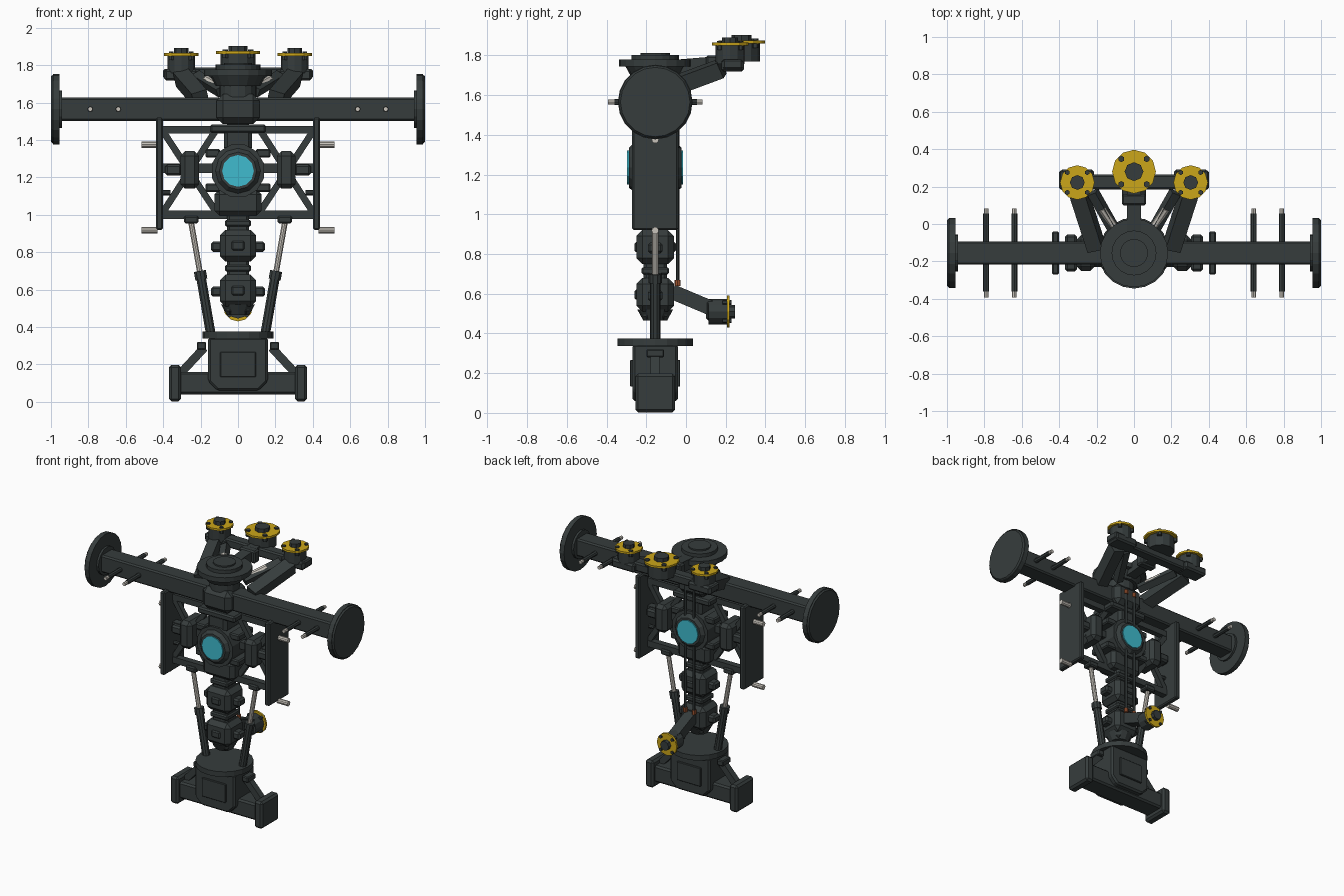
import bpy, bmesh, math
from mathutils import Vector

cube = bpy.data.objects.get("Cube")
if cube:
    bpy.data.objects.remove(cube, do_unlink=True)


def material(name, r, g, b):
    m = bpy.data.materials.new(name)
    m.use_nodes = True
    m.diffuse_color = (r, g, b, 1)
    m.node_tree.nodes["Principled BSDF"].inputs["Base Color"].default_value = (r, g, b, 1)
    return m


DARK = material("dark steel", 0.037, 0.046, 0.046)
YELLOW = material("warning yellow", 0.6, 0.38, 0.01)
CYAN = material("cyan lens", 0.05, 0.5, 0.62)
LIGHT = material("pale metal", 0.58, 0.55, 0.5)
COPPER = material("copper", 0.35, 0.09, 0.03)
Y = -0.155  # depth of the main plane
AXIS = Vector((0, 0, 1))


def finish(name, bm, mat):
    mesh = bpy.data.meshes.new(name)
    bm.to_mesh(mesh)
    bm.free()
    mesh.materials.append(mat)
    ob = bpy.data.objects.new(name, mesh)
    bpy.context.collection.objects.link(ob)
    return ob


def box(name, centre, size, bevel=0.012, mat=DARK):
    bm = bmesh.new()
    bmesh.ops.create_cube(bm, size=1)
    bmesh.ops.scale(bm, vec=size, verts=bm.verts)
    if bevel:
        bmesh.ops.bevel(bm, geom=bm.edges[:], offset=bevel, segments=1, affect='EDGES')
    bmesh.ops.translate(bm, vec=centre, verts=bm.verts)
    return finish(name, bm, mat)


def rod(name, a, b, r, mat=DARK, sides=10, r2=None, turn=0.0):
    """Straight or tapered prism from a to b."""
    a, b = Vector(a), Vector(b)
    bm = bmesh.new()
    bmesh.ops.create_cone(bm, cap_ends=True, segments=sides, radius1=r,
                          radius2=r if r2 is None else r2, depth=(b - a).length)
    q = AXIS.rotation_difference(b - a).to_matrix().to_4x4()
    for v in bm.verts:
        c, s = math.cos(turn), math.sin(turn)
        p = Vector((v.co.x * c - v.co.y * s, v.co.x * s + v.co.y * c, v.co.z))
        v.co = q @ p + (a + b) / 2
    return finish(name, bm, mat)


def bar(name, a, b, width, mat=DARK):
    return rod(name, a, b, width * 0.707, mat, 4, turn=math.pi / 4)


def prism_xz(name, points, y0, y1, bevel=0.0, mat=DARK):
    """Front outline extruded through the depth."""
    bm = bmesh.new()
    face = bm.faces.new([bm.verts.new((x, y0, z)) for x, z in points])
    out = bmesh.ops.extrude_face_region(bm, geom=[face])
    moved = [v for v in out["geom"] if isinstance(v, bmesh.types.BMVert)]
    bmesh.ops.translate(bm, vec=(0, y1 - y0, 0), verts=moved)
    bmesh.ops.recalc_face_normals(bm, faces=bm.faces[:])
    if bevel:
        bmesh.ops.bevel(bm, geom=bm.edges[:], offset=bevel, segments=1, affect='EDGES')
    return finish(name, bm, mat)


def coupling(name, centre, direction, r, body):
    """Yellow flange with a dark housing, hub and four bolts."""
    c, d = Vector(centre), Vector(direction)
    q = AXIS.rotation_difference(d)
    rod(name + "_housing", c - d * body, c, r * 0.8, sides=12)
    rod(name + "_flange", c - d * 0.007, c + d * 0.007, r, YELLOW, 12)
    rod(name + "_hub", c, c + d * 0.034, r * 0.43, sides=8)
    for i in range(4):
        t = math.pi / 4 + i * math.pi / 2
        p = c + q @ Vector((math.cos(t), math.sin(t), 0)) * r * 0.82
        rod(name + "_bolt", p - d * 0.03, p + d * 0.016, r * 0.15, sides=6)


# Cross beam and centre neck
box("cross_beam", (0, Y, 1.565), (1.92, 0.125, 0.125), 0.01)
box("beam_collar", (0, Y, 1.565), (0.23, 0.23, 0.16), 0.035)
rod("neck", (0, Y, 1.63), (0, Y, 1.70), 0.1, sides=16)
rod("neck_flare", (0, Y, 1.69), (0, Y, 1.745), 0.12, sides=16, r2=0.15)
rod("turntable", (0, Y, 1.743), (0, Y, 1.778), 0.183, sides=20)
rod("turntable_step", (0, Y, 1.775), (0, Y, 1.803), 0.12, sides=20)
rod("turntable_cap", (0, Y, 1.80), (0, Y, 1.813), 0.075, sides=16)

# Hub with a lens on both faces
rod("hub_housing", (0, -0.265, 1.235), (0, -0.045, 1.235), 0.145, sides=12, turn=math.pi / 12)
for s in (-1, 1):
    rod("hub_rim", (0, Y + s * 0.10, 1.235), (0, Y + s * 0.133, 1.235), 0.13, sides=12, r2=0.10)
    rod("hub_lens", (0, Y + s * 0.125, 1.235), (0, Y + s * 0.141, 1.235), 0.085, CYAN, 12)

# Segmented spine
box("spine_column", (0, Y, 1.0), (0.12, 0.12, 1.06), 0.015)
box("spine_upper_plate", (0, Y, 1.46), (0.30, 0.20, 0.045), 0.01)
box("spine_upper_block", (0, Y, 1.40), (0.15, 0.19, 0.12), 0.02)
box("spine_joint_block", (0, Y, 1.065), (0.25, 0.17, 0.14), 0.025)
for z in (0.835, 0.595):
    box("spine_segment", (0, Y, z), (0.195, 0.19, 0.17), 0.03)
    box("segment_side_lug", (0, Y, z - 0.005), (0.29, 0.075, 0.055), 0.012)
    box("segment_front_lug", (0, Y, z), (0.07, 0.21, 0.05), 0.008)
    box("spine_band", (0, Y, z + 0.12), (0.14, 0.14, 0.035), 0.008)
rod("spine_tip", (0, Y, 0.52), (0, Y, 0.465), 0.09, sides=12, r2=0.06)

# Rear arm carrying the lower coupling
bar("lower_arm", (0, -0.07, 0.61), (0, 0.12, 0.53), 0.075)
box("lower_arm_elbow", (0, 0.13, 0.515), (0.09, 0.06, 0.10), 0.012)
coupling("lower_coupling", (0, 0.213, 0.51), (0, 1, 0), 0.08, 0.10)

# Ground body with stand disc
prism_xz("base_body", [(-0.16, 0.11), (-0.11, 0.06), (0.11, 0.06), (0.16, 0.11),
                       (0.16, 0.345), (-0.16, 0.345)], -0.27, -0.04, 0.012)
rod("base_disc", (0, Y, 0.338), (0, Y, 0.375), 0.19, sides=20)
box("base_beam", (0, Y, 0.10), (0.64, 0.15, 0.12), 0.012)
for s in (-1, 1):
    box("base_panel", (0, Y + s * 0.117, 0.2), (0.19, 0.018, 0.135), 0.004)

for s in (-1, 1):
    # Round end plates and through pins on the beam
    rod("end_plate", (s * 0.955, Y, 1.565), (s * 0.99, Y, 1.565), 0.188, sides=20)
    rod("end_plate_rim", (s * 0.985, Y, 1.565), (s * 1.0, Y, 1.565), 0.188, sides=20, r2=0.175)
    rod("end_plate_collar", (s * 0.94, Y, 1.565), (s * 0.96, Y, 1.565), 0.10, sides=16)
    for x in (0.64, 0.79):
        rod("beam_pin", (s * x, -0.36, 1.565), (s * x, 0.055, 1.565), 0.016, sides=8)
        for e in (-1, 1):
            rod("pin_tip", (s * x, Y + e * 0.205, 1.565), (s * x, Y + e * 0.237, 1.565),
                0.013, LIGHT, 8)

    # Side plates with pale pegs
    box("side_plate", (s * 0.42, Y, 1.22), (0.038, 0.232, 0.6), 0.008)
    for z in (1.375, 0.918):
        rod("side_peg", (s * 0.43, Y, z), (s * 0.515, Y, z), 0.018, LIGHT, 10)

    # Truss between spine and side plate
    for z, w in ((1.455, 0.042), (1.25, 0.05), (1.0, 0.045)):
        bar("truss_rail", (s * 0.05, Y, z), (s * 0.41, Y, z), w)
    bar("truss_diagonal", (s * 0.41, Y, 1.46), (s * 0.12, Y, 1.02), 0.036)
    bar("truss_diagonal", (s * 0.41, Y, 1.0), (s * 0.12, Y, 1.45), 0.036)
    box("truss_box", (s * 0.258, Y, 1.24), (0.10, 0.19, 0.2), 0.025)
    box("truss_box_lug", (s * 0.345, Y, 1.24), (0.09, 0.12, 0.06), 0.012)
    box("hub_bracket", (s * 0.135, Y, 1.33), (0.08, 0.17, 0.045), 0.008)
    box("hub_bracket", (s * 0.135, Y, 1.145), (0.08, 0.17, 0.045), 0.008)
    rod("plate_bolt", (s * 0.36, Y, 1.118), (s * 0.41, Y, 1.118), 0.014, sides=8)
    box("strut_anchor", (s * 0.25, Y, 0.975), (0.08, 0.07, 0.04), 0.008)

    # Telescopic struts
    rod("strut_sleeve", (s * 0.145, Y, 0.36), (s * 0.202, Y, 0.69), 0.027, sides=10)
    rod("strut_collar", (s * 0.196, Y, 0.655), (s * 0.204, Y, 0.7), 0.034, sides=10)
    rod("strut_piston", (s * 0.203, Y, 0.69), (s * 0.25, Y, 0.955), 0.016, LIGHT, 10)

    # Feet and gussets
    box("foot", (s * 0.337, Y, 0.1), (0.066, 0.20, 0.195), 0.014)
    bar("foot_brace", (s * 0.31, Y, 0.15), (s * 0.18, Y, 0.29), 0.045)
    box("brace_block", (s * 0.195, Y, 0.30), (0.05, 0.09, 0.04), 0.006)

    # Upper side arms and couplings
    bar("upper_arm", (s * 0.20, -0.13, 1.62), (s * 0.30, 0.18, 1.735), 0.085)
    bar("upper_arm_inner", (s * 0.09, -0.06, 1.66), (s * 0.22, 0.17, 1.74), 0.05)
    rod("upper_piston", (s * 0.11, -0.01, 1.69), (s * 0.17, 0.08, 1.725), 0.02, LIGHT, 8)
    box("upper_mount", (s * 0.305, 0.235, 1.748), (0.18, 0.115, 0.06), 0.012)
    box("upper_mount_clip", (s * 0.375, 0.235, 1.755), (0.05, 0.10, 0.05), 0.008)
    coupling("side_coupling", (s * 0.303, 0.222, 1.857), (0, 0, 1), 0.092, 0.10)

    # Rear cables with copper ends
    rod("cable", (s * 0.035, -0.042, 0.66), (s * 0.035, -0.042, 1.57), 0.009, sides=6)
    for z in (0.64, 1.565):
        rod("cable_end", (s * 0.035, -0.042, z), (s * 0.035, -0.042, z + 0.03), 0.015, COPPER, 8)

# Upper cross bar, middle arm and main coupling
box("upper_cross_bar", (0, 0.225, 1.755), (0.48, 0.08, 0.065), 0.01)
bar("middle_arm", (0, -0.06, 1.74), (0, 0.24, 1.765), 0.075)
box("middle_arm_sleeve", (0, 0.13, 1.755), (0.13, 0.06, 0.09), 0.01)
coupling("main_coupling", (0, 0.28, 1.868), (0, 0, 1), 0.117, 0.10)
